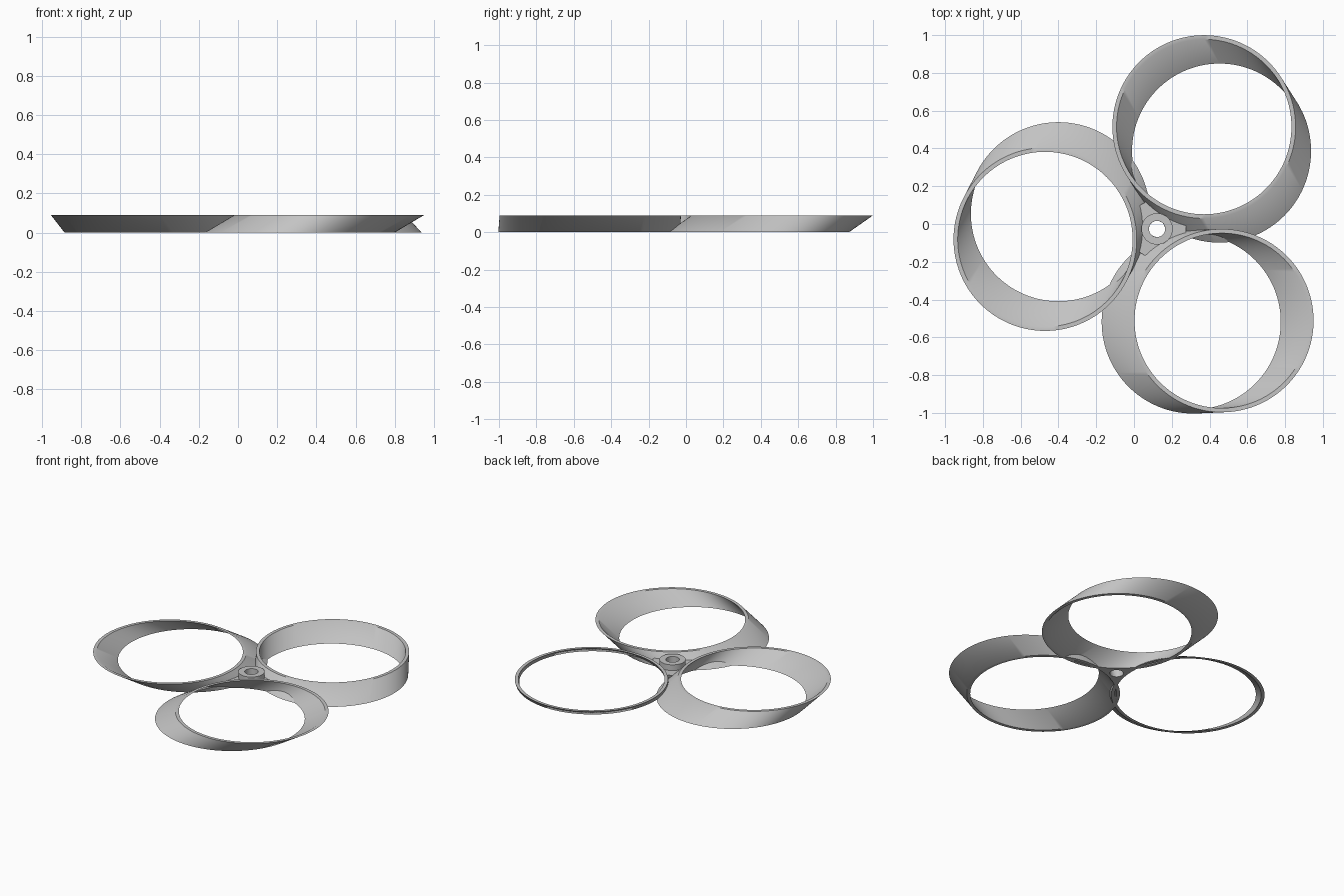
import bpy, bmesh, math
from mathutils import Vector, Matrix

cube = bpy.data.objects.get("Cube")
if cube:
    bpy.data.objects.remove(cube, do_unlink=True)

grey = bpy.data.materials.new("plain_grey")
grey.use_nodes = True
grey.diffuse_color = (0.55, 0.55, 0.55, 1)
grey.node_tree.nodes["Principled BSDF"].inputs["Base Color"].default_value = (0.55, 0.55, 0.55, 1)

HUB = Vector((0.122, -0.026, 0))
HEIGHT = 0.09
OUTER, INNER = 0.485, 0.463
REACH = 0.595                    # hub to ring centre at the top
LEAN = Vector((0.07, 0.135, 0))  # sideways shift of the left ring's lower edge
START = math.radians(185.3)
SIDES = 128


def loft(name, loops):
    """Join closed loops of equal length into a torus-like solid."""
    bm = bmesh.new()
    rows = [[bm.verts.new(p) for p in loop] for loop in loops]
    n = len(rows[0])
    for a, b in zip(rows, rows[1:] + rows[:1]):
        for i in range(n):
            j = (i + 1) % n
            bm.faces.new((a[i], a[j], b[j], b[i]))
    bmesh.ops.recalc_face_normals(bm, faces=bm.faces)
    mesh = bpy.data.meshes.new(name)
    bm.to_mesh(mesh)
    bm.free()
    mesh.materials.append(grey)
    obj = bpy.data.objects.new(name, mesh)
    bpy.context.collection.objects.link(obj)
    bpy.ops.object.select_all(action='DESELECT')
    obj.select_set(True)
    bpy.context.view_layer.objects.active = obj
    bpy.ops.object.shade_smooth_by_angle(angle=math.radians(35))
    return obj


def circle(center, radius, z, sides=SIDES):
    return [Vector((center.x + radius * math.cos(t), center.y + radius * math.sin(t), z))
            for t in (math.tau * i / sides for i in range(sides))]


def ring_center(k, z):
    """Centre of ring k at height z; the rings lean sideways as they go down."""
    turn = math.tau * k / 3
    out = Vector((math.cos(START + turn), math.sin(START + turn), 0)) * REACH
    lean = Matrix.Rotation(turn, 3, 'Z') @ LEAN
    return HUB + out + lean * (1 - z / HEIGHT)


# Three leaning rings
for k, name in enumerate(("right_ring", "front_ring", "back_ring")):
    low, high = ring_center(k, 0), ring_center(k, HEIGHT)
    loft(name, [circle(low, OUTER, 0), circle(high, OUTER, HEIGHT),
                circle(high, INNER, HEIGHT), circle(low, INNER, 0)])

# Central hub with its bore
loft("hub", [circle(HUB, 0.083, 0.04, 48), circle(HUB, 0.083, HEIGHT, 48),
             circle(HUB, 0.043, HEIGHT, 48), circle(HUB, 0.043, 0.04, 48)])


# Three-armed web filling the gap between the rings
def web_outline(z):
    points = []
    for k in range(3):
        c = ring_center(k, z)
        inward = math.atan2(HUB.y - c.y, HUB.x - c.x)
        for i in range(17):
            t = inward + math.radians(14.5) * (1 - i / 8)
            points.append(Vector((c.x + 0.475 * math.cos(t), c.y + 0.475 * math.sin(t), z)))
    return points


def bore_outline(outline, z):
    points = []
    for p in outline:
        d = Vector((p.x - HUB.x, p.y - HUB.y, 0)).normalized() * 0.043
        points.append(Vector((HUB.x + d.x, HUB.y + d.y, z)))
    return points


bottom, top = web_outline(0), web_outline(0.05)
loft("web", [bottom, top, bore_outline(top, 0.05), bore_outline(bottom, 0)])
